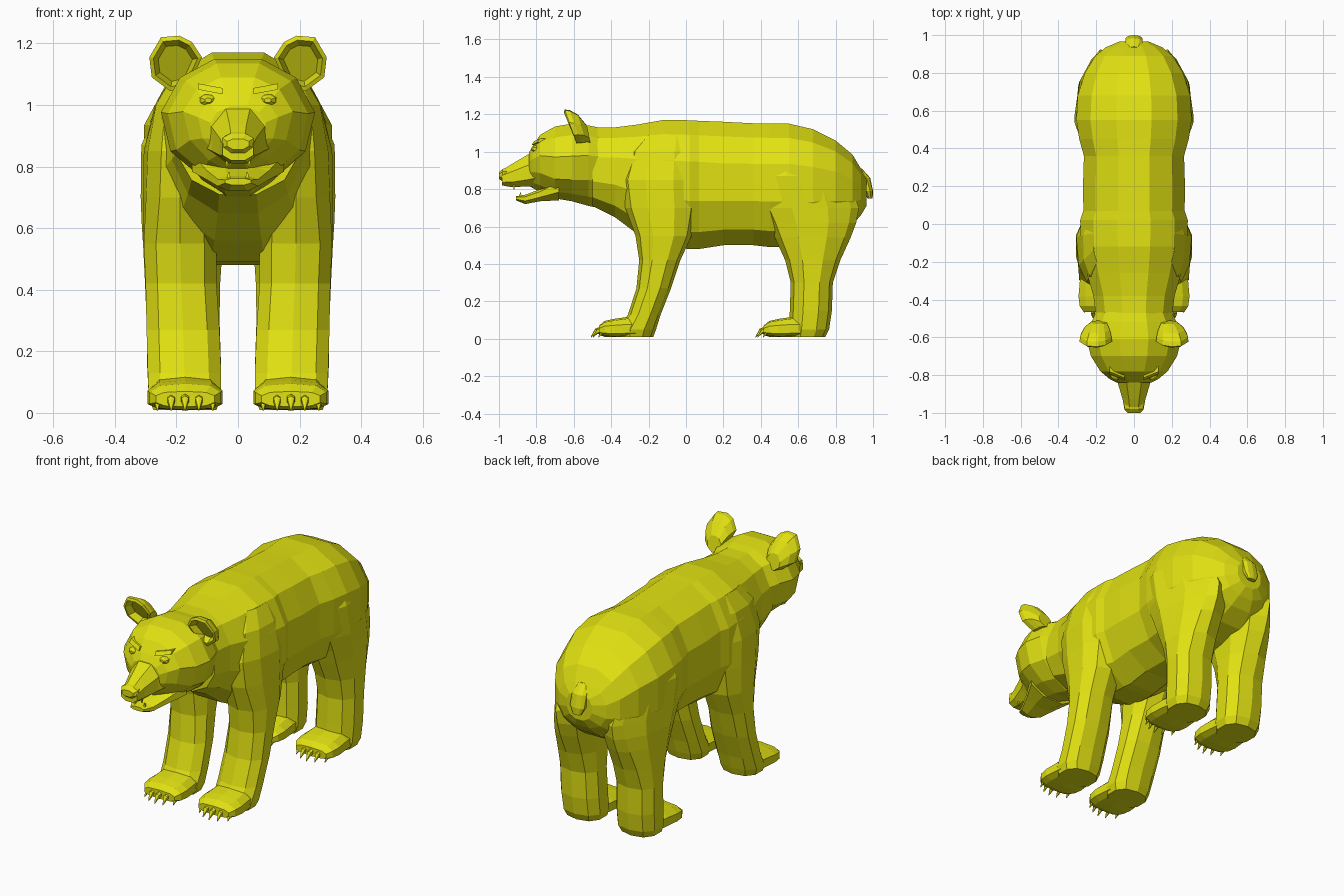
import bpy, bmesh, math

coat = bpy.data.materials.new("yellow")
coat.diffuse_color = (0.75, 0.75, 0.006, 1)


def spow(v, p):
    return math.copysign(abs(v) ** p, v)


def unit_ring(n, p):
    """Rounded-square outline reaching exactly +-1 on both axes."""
    pts = []
    for i in range(n):
        a = 2 * math.pi * (i + 0.5) / n
        pts.append((spow(math.cos(a), p), spow(math.sin(a), p)))
    mx = max(u for u, v in pts)
    my = max(v for u, v in pts)
    return [(u / mx, v / my) for u, v in pts]


def section(y, zb, zt, w, zm, n=12, p=0.9, cx=0, keel=1):
    """Upright cross-section, widest at height zm; keel narrows the underside."""
    pts = []
    for u, v in unit_ring(n, p):
        k = 1 + (keel - 1) * max(-v, 0)
        pts.append((cx + u * w * k, y, zm + v * ((zt - zm) if v > 0 else (zm - zb))))
    return pts


def slab(z, x0, x1, y0, y1, rear=0, front=0, n=10, p=0.85):
    """Level cross-section; rear and front pull the outer corners inward."""
    pts = []
    for u, v in unit_ring(n, p):
        x = (x0 + x1) / 2 + u * (x1 - x0) / 2
        if u > 0:
            x -= u * (rear * max(v, 0) + front * max(-v, 0))
        pts.append((x, (y0 + y1) / 2 + v * (y1 - y0) / 2, z))
    return pts


def loft(name, *strips, mirror=False):
    bm = bmesh.new()
    for rings in strips:
        rows = [[bm.verts.new(c) for c in r] for r in rings]
        n = len(rows[0])
        for a, b in zip(rows, rows[1:]):
            for i in range(n):
                j = (i + 1) % n
                bm.faces.new((a[i], a[j], b[j], b[i]))
        bm.faces.new(rows[0])
        bm.faces.new(rows[-1])
    bmesh.ops.recalc_face_normals(bm, faces=bm.faces)
    me = bpy.data.meshes.new(name)
    bm.to_mesh(me)
    bm.free()
    me.materials.append(coat)
    ob = bpy.data.objects.new(name, me)
    bpy.context.collection.objects.link(ob)
    if mirror:
        ob.modifiers.new("Mirror", 'MIRROR').use_mirror_merge = False
    return ob


# Torso and neck
loft("torso", [section(*s) for s in (
    (-.50, .71, 1.13, .20, .90), (-.38, .65, 1.13, .215, .90),
    (-.26, .56, 1.145, .25, .88), (-.12, .49, 1.17, .28, .86),
    (.02, .48, 1.168, .285, .85), (.07, .48, 1.165, .268, .85),
    (.20, .50, 1.16, .27, .84), (.36, .50, 1.152, .265, .84),
    (.45, .49, 1.15, .29, .84), (.55, .49, 1.15, .305, .84),
    (.68, .51, 1.12, .298, .83), (.80, .55, 1.06, .26, .82),
    (.89, .61, .985, .205, .79), (.935, .66, .91, .15, .78),
    (.965, .71, .86, .08, .79))])

# Head, narrowing into the face
loft("head", [section(*s, keel=.6) for s in (
    (-.42, .69, 1.12, .18, .90), (-.52, .71, 1.14, .225, .91),
    (-.61, .735, 1.15, .25, .90), (-.70, .75, 1.135, .228, .90),
    (-.78, .785, 1.09, .178, .93), (-.82, .805, 1.03, .13, .93),
    (-.84, .82, .995, .09, .92))])

# Muzzle, nose and open jaw
loft("muzzle", [section(*s, n=8) for s in (
    (-.76, .815, 1.03, .12, .91), (-.845, .815, .985, .085, .88),
    (-.93, .81, .935, .06, .86), (-.985, .82, .90, .05, .85))])
loft("nose", [section(*s, n=8) for s in (
    (-.95, .84, .915, .045, .88), (-.98, .84, .908, .052, .88),
    (-1.0, .855, .89, .035, .875))])
loft("lower_jaw", [section(*s, n=8) for s in (
    (-.68, .74, .86, .15, .82), (-.78, .735, .80, .10, .775),
    (-.86, .72, .77, .066, .75), (-.91, .74, .762, .042, .752))])


def fang(x, y, z0, z1):
    return [slab(z0, x - .007, x + .007, y - .007, y + .007, n=4),
            slab(z1, x - .002, x + .002, y - .002, y + .002, n=4)]


loft("fangs", fang(.036, -.92, .83, .798), fang(.03, -.885, .755, .783), mirror=True)

# Eyes and brows
loft("eye", [section(-.795 - .032 * math.sin(a), 1.015 - .02 * math.cos(a),
                     1.015 + .02 * math.cos(a), .028 * math.cos(a), 1.015, n=8, cx=.097)
             for a in (-.9, 0, .6, 1.2)], mirror=True)
loft("brow", [[(x, y + dy, z) for x, dy, z in (
    (.05, 0, 1.035), (.13, .03, 1.05), (.13, .045, 1.07), (.05, .012, 1.055))]
    for y in (-.78, -.826)], mirror=True)

# Cupped ears, with broad backs running into the skull
EAR = [(.117, 1.155), (.15, 1.205), (.19, 1.225), (.25, 1.22),
       (.288, 1.155), (.28, 1.09), (.22, 1.045), (.16, 1.06)]


def ear_ring(y, k, lean=.35, cx=.205, cz=1.135):
    return [(cx + (x - .205) * k, y - (z - 1.13) * lean, cz + (z - 1.135) * k)
            for x, z in EAR]


loft("ear", [ear_ring(-.52, .5, .1, .188, 1.095), ear_ring(-.555, .82, .25, .20, 1.125),
             ear_ring(-.59, .98), ear_ring(-.615, 1),
             ear_ring(-.62, .84), ear_ring(-.58, .65)], mirror=True)

# Legs with shoulder and thigh bulk
loft("front_leg", [slab(*s) for s in (
    (1.09, .10, .215, -.22, .03), (1.0, .10, .27, -.30, .05, 0, .01),
    (.85, .08, .306, -.345, .06, 0, .035), (.70, .07, .308, -.325, .06, 0, .025),
    (.55, .07, .306, -.27, .03), (.42, .07, .30, -.25, -.03),
    (.27, .06, .297, -.265, -.08), (.13, .055, .293, -.31, -.135),
    (.05, .055, .29, -.36, -.16), (.01, .07, .275, -.36, -.175))], mirror=True)
loft("hind_leg", [slab(*s) for s in (
    (1.02, .12, .25, .44, .74, .02), (.87, .08, .314, .385, .86, .085),
    (.70, .04, .316, .40, .925, .10), (.62, .04, .313, .44, .91, .075),
    (.54, .05, .308, .475, .88, .05), (.42, .058, .302, .53, .825, .02),
    (.30, .06, .297, .56, .785), (.15, .055, .295, .555, .78),
    (.05, .055, .29, .55, .765), (.01, .07, .275, .55, .745))], mirror=True)

# Paws with five claws each
for name, y in (("front", -.475), ("hind", .405)):
    loft(name + "_paw", [section(y + d, zb, zt, w, .045, n=10, p=.7, cx=.172)
                         for d, zb, zt, w in ((.25, .01, .11, .105), (.17, .01, .118, .115),
                                              (.09, .008, .106, .122), (.04, .01, .095, .115),
                                              (.01, .02, .07, .095))], mirror=True)
    claws = []
    for i in range(5):
        x = .172 + (i - 2) * .045
        b = y + .01 * (i - 2) ** 2
        claws.append([section(b + .03, .03, .068, .014, .05, n=6, cx=x),
                      section(b - .01, .025, .055, .011, .04, n=6, cx=x),
                      section(b - .033, .006, .014, .002, .011, n=6, cx=x)])
    loft(name + "_claws", *claws, mirror=True)

# Stub tail
loft("tail", [slab(*s) for s in (
    (.91, -.03, .03, .88, .94), (.86, -.045, .045, .92, .985),
    (.79, -.045, .045, .95, 1.0), (.75, -.025, .025, .97, .998))])
